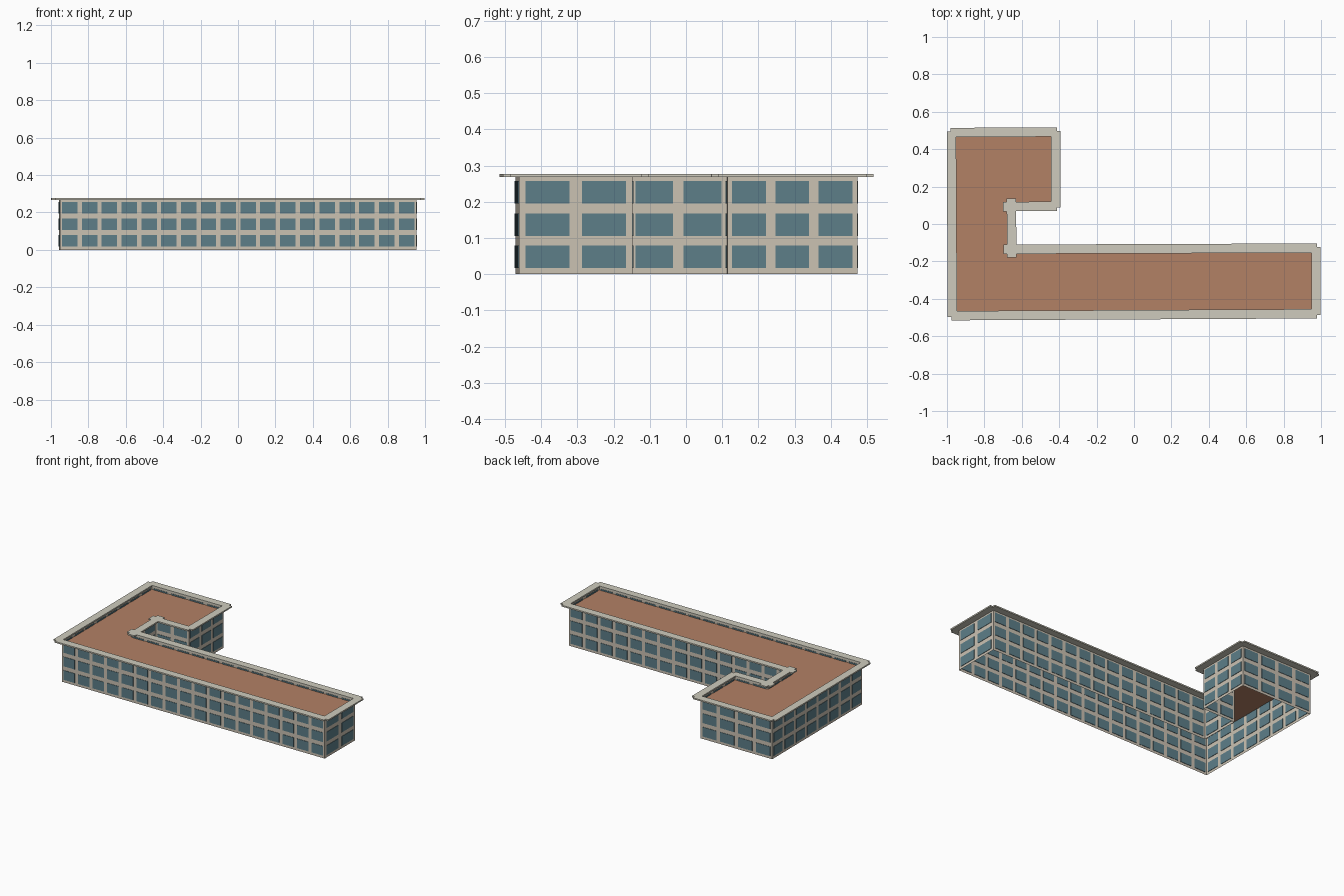
import bpy, bmesh
from mathutils import Vector, Matrix

if "Cube" in bpy.data.objects:
    bpy.data.objects.remove(bpy.data.objects["Cube"])

# Wall corners, anticlockwise seen from above (slightly out of square)
PLAN = [(-0.952, -0.471), (0.954, -0.461), (0.954, -0.148), (-0.672, -0.154),
        (-0.675, 0.112), (-0.437, 0.114), (-0.437, 0.473), (-0.957, 0.470)]
WALL_TOP, ROOF_Z = 0.27, 0.248
FLOORS = (0.048, 0.137, 0.226)
BAY = 0.1055


def material(name, rgb):
    m = bpy.data.materials.new(name)
    m.diffuse_color = (*rgb, 1)
    m.use_nodes = True
    m.node_tree.nodes["Principled BSDF"].inputs["Base Color"].default_value = m.diffuse_color
    return m


def finish(name, bm, mat):
    me = bpy.data.meshes.new(name)
    bm.to_mesh(me)
    bm.free()
    ob = bpy.data.objects.new(name, me)
    me.materials.append(mat)
    bpy.context.collection.objects.link(ob)
    return ob


def edges():
    """Each wall run: start, direction, outward normal, length."""
    for i, a in enumerate(PLAN):
        a, b = Vector((*a, 0)), Vector((*PLAN[(i + 1) % len(PLAN)], 0))
        d = (b - a).normalized()
        yield a, d, Vector((d.y, -d.x, 0)), (b - a).length


def box(bm, centre, d, n, size):
    """Box with its length along d and its depth along n."""
    m = Matrix((d, n, Vector((0, 0, 1)))).transposed().to_4x4()
    m = Matrix.Translation(centre) @ m @ Matrix.Diagonal((*size, 1))
    bmesh.ops.create_cube(bm, size=1, matrix=m)


plaster = material("plaster", (0.60, 0.54, 0.45))
stone = material("stone", (0.62, 0.60, 0.51))
glass = material("glass", (0.11, 0.21, 0.25))
clay = material("clay", (0.45, 0.22, 0.13))

# Wall shell, open underneath
bm = bmesh.new()
low = [bm.verts.new((x, y, 0)) for x, y in PLAN]
high = [bm.verts.new((x, y, WALL_TOP)) for x, y in PLAN]
for i in range(len(PLAN)):
    j = (i + 1) % len(PLAN)
    bm.faces.new((low[i], low[j], high[j], high[i]))
finish("walls", bm, plaster)

# Flat roof, sunk behind the wall top
bm = bmesh.new()
bm.faces.new([bm.verts.new((x, y, ROOF_Z)) for x, y in PLAN])
finish("roof", bm, clay)

# Window panes: as many whole bays as fit each wall
bm = bmesh.new()
for a, d, n, length in edges():
    count = int(length / BAY)
    pitch = length / count
    for k in range(count):
        for z in FLOORS:
            c = a + d * pitch * (k + 0.5) + Vector((0, 0, z))
            box(bm, c, d, n, (pitch * 0.78, 0.005, 0.062))
finish("windows", bm, glass)

# Cornice: one overhanging strip per wall, running past its corners
bm = bmesh.new()
for a, d, n, length in edges():
    c = a + d * length / 2 + n * 0.019 + Vector((0, 0, 0.2725))
    box(bm, c, d, n, (length + 0.05, 0.05, 0.009))
finish("cornice", bm, stone)
